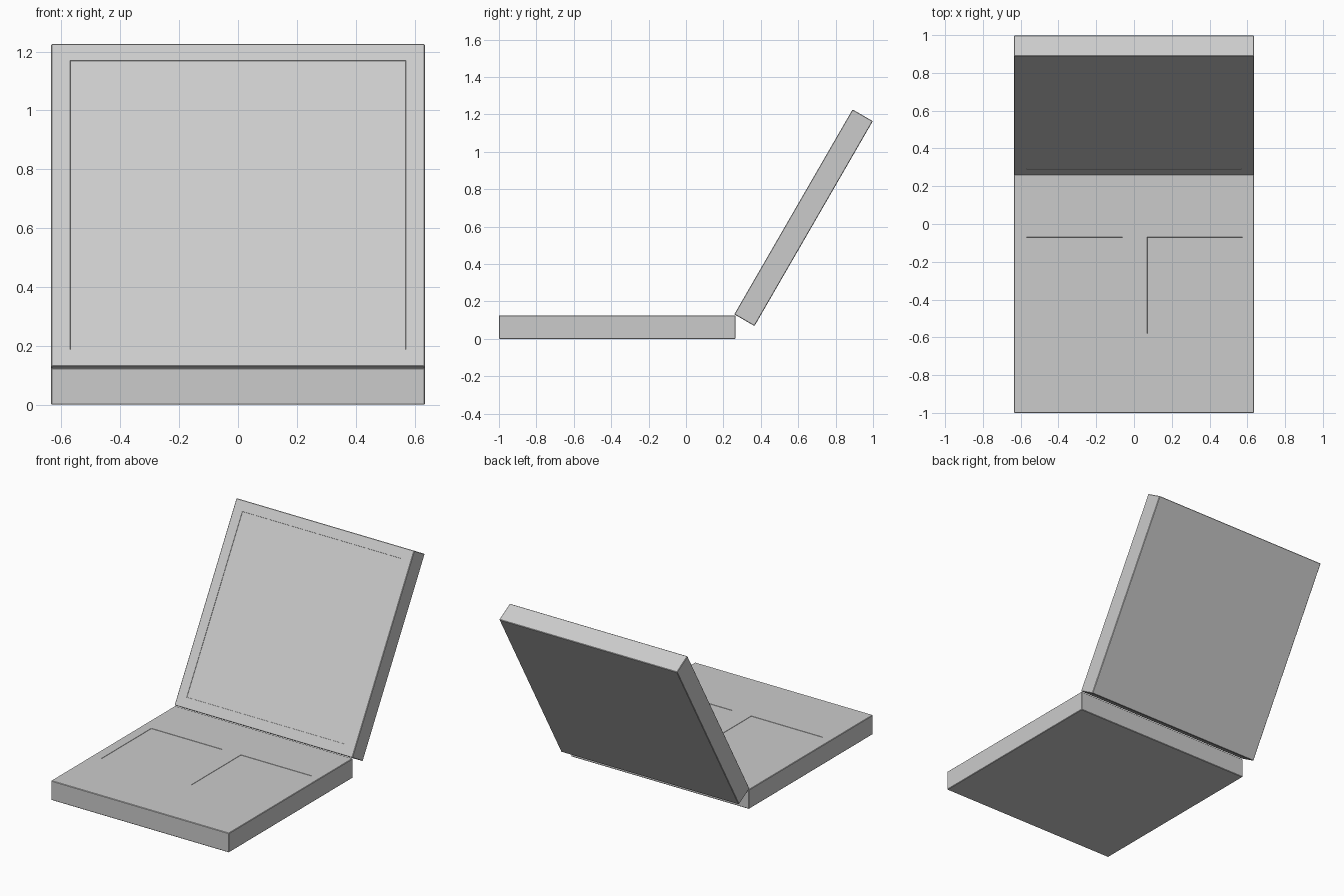
import bpy, bmesh, math
from mathutils import Matrix, Vector

cube = bpy.data.objects.get("Cube")
if cube:
    bpy.data.objects.remove(cube, do_unlink=True)

WIDTH, DEPTH, THICK = 1.27, 1.265, 0.125

grey = bpy.data.materials.new("light grey")
grey.use_nodes = True
colour = (0.6, 0.6, 0.6, 1)
grey.diffuse_color = colour
grey.node_tree.nodes["Principled BSDF"].inputs["Base Color"].default_value = colour


def slab(name, panels, matrix):
    """Slab with its rear top edge or front top edge on y = 0, top at z = 0,
    and shallow recessed rectangles (x0, x1, y0, y1) in the top face."""
    bm = bmesh.new()
    bmesh.ops.create_cube(bm, size=1)
    bmesh.ops.scale(bm, vec=(WIDTH, DEPTH, THICK), verts=bm.verts)
    bmesh.ops.translate(bm, vec=(0, DEPTH / 2, -THICK / 2), verts=bm.verts)
    bmesh.ops.bevel(bm, geom=bm.edges[:], offset=0.003, segments=1, affect='EDGES')

    # Split the slab along every panel border
    for axis, columns in ((0, (0, 1)), (1, (2, 3))):
        normal = Vector((axis == 0, axis == 1, 0))
        for place in sorted({p[c] for p in panels for c in columns}):
            bmesh.ops.bisect_plane(bm, geom=bm.verts[:] + bm.edges[:] + bm.faces[:],
                                   plane_co=normal * place, plane_no=normal)

    # Sink the panel faces very slightly
    def inside(face):
        c = face.calc_center_median()
        return face.normal.z > 0.9 and any(
            x0 < c.x < x1 and y0 < c.y < y1 for x0, x1, y0, y1 in panels)

    bm.normal_update()
    bmesh.ops.inset_individual(bm, faces=[f for f in bm.faces if inside(f)],
                               thickness=0.001, depth=-0.002)
    mesh = bpy.data.meshes.new(name)
    bm.transform(matrix)
    bm.to_mesh(mesh)
    bm.free()
    mesh.materials.append(grey)
    bpy.context.collection.objects.link(bpy.data.objects.new(name, mesh))


# Base with two square pads
pads = [(-0.57, -0.06, 0.42, 0.93), (0.07, 0.575, 0.42, 0.93)]
slab("base", pads, Matrix.Translation((0, -1, THICK)))

# Lid with a large screen panel, opened about the hinge line
screen = [(-0.57, 0.57, 0.065, DEPTH - 0.065)]
slab("lid", screen, Matrix.Translation((0, 0.258, 0.131)) @ Matrix.Rotation(math.radians(60), 4, 'X'))
